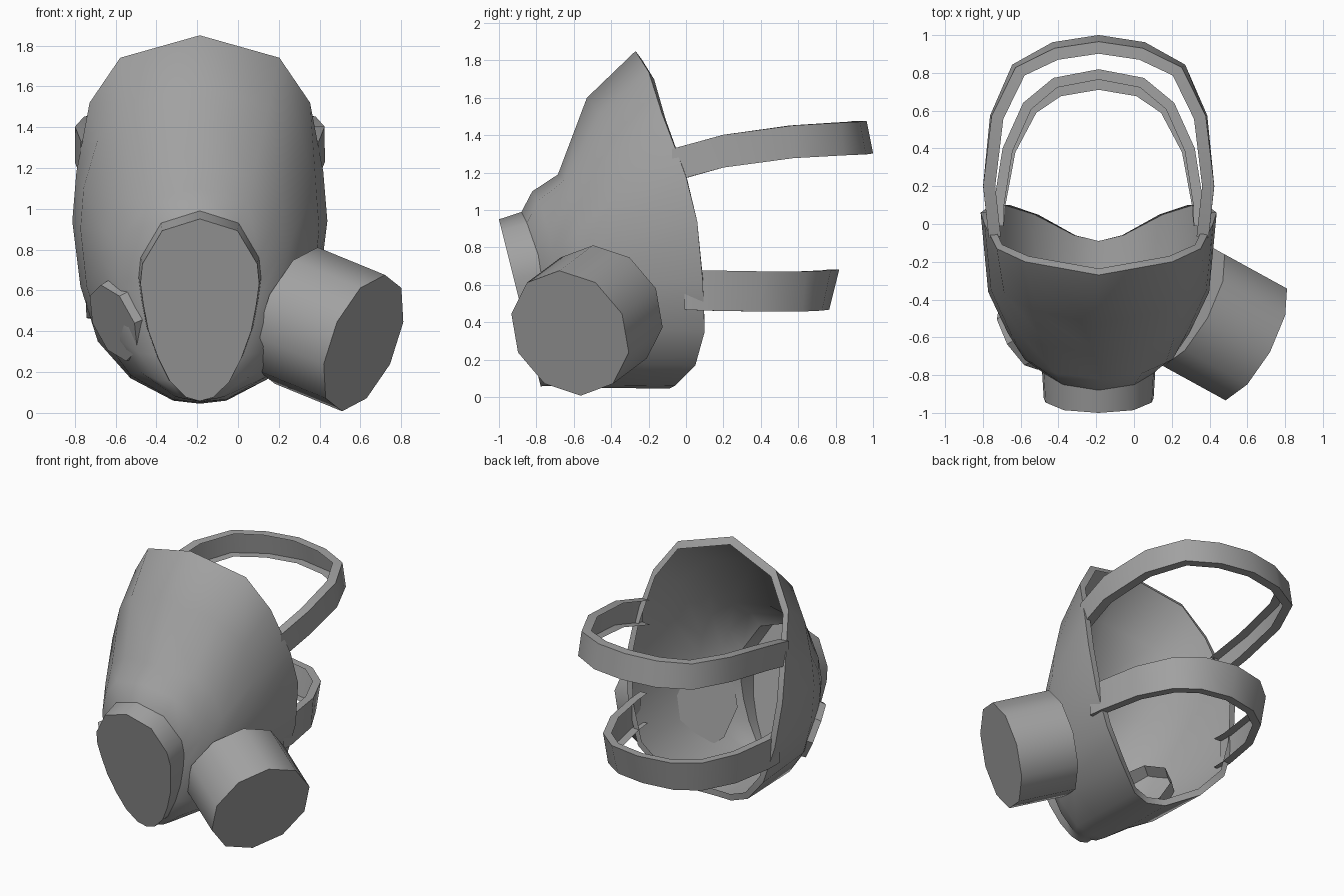
import bpy, bmesh, math
from mathutils import Vector

cube = bpy.data.objects.get("Cube")
if cube:
    bpy.data.objects.remove(cube, do_unlink=True)

MID = -0.187  # the face piece sits off centre because of the big filter

rubber = bpy.data.materials.new("grey rubber")
rubber.use_nodes = True
grey = (0.36, 0.36, 0.36, 1)
rubber.diffuse_color = grey
rubber.node_tree.nodes["Principled BSDF"].inputs["Base Color"].default_value = grey


def finish(name, bm):
    mesh = bpy.data.meshes.new(name)
    bm.to_mesh(mesh)
    bm.free()
    mesh.materials.append(rubber)
    obj = bpy.data.objects.new(name, mesh)
    bpy.context.collection.objects.link(obj)
    bpy.ops.object.select_all(action='DESELECT')
    obj.select_set(True)
    bpy.context.view_layer.objects.active = obj
    bpy.ops.object.shade_smooth_by_angle(angle=math.radians(42))
    return obj


def full_loop(half):
    """Mirror a top-to-bottom half outline into a closed loop."""
    return list(half) + [(-x, y, z) for x, y, z in reversed(half[1:-1])]


def bridge(bm, a, b, closed=True):
    for i in range(len(a) if closed else len(a) - 1):
        j = (i + 1) % len(a)
        bm.faces.new((a[i], a[j], b[j], b[i]))


# Face piece: half outlines from the open rim to the snout
rim = [(0, -.27, 1.85), (.39, -.2, 1.74), (.54, -.13, 1.52), (.605, 0, 1.18), (.625, .06, .94),
       (.585, .09, .62), (.5, .1, .35), (.34, .05, .17), (.13, -.06, .06), (0, -.09, .045)]
cheek = [(0, -.53, 1.6), (.34, -.46, 1.51), (.5, -.37, 1.34), (.57, -.35, 1.1), (.585, -.36, .9),
         (.555, -.37, .62), (.475, -.39, .37), (.34, -.43, .185), (.13, -.46, .065), (0, -.47, .05)]
muzzle = [(0, -.685, 1.19), (.26, -.65, 1.16), (.4, -.6, 1.05), (.465, -.58, .89), (.48, -.58, .75),
          (.455, -.585, .55), (.385, -.6, .35), (.29, -.63, .2), (.12, -.66, .08), (0, -.66, .055)]
snout = [(0, -.88, .99), (.19, -.85, .93), (.29, -.79, .76), (.3, -.775, .66), (.285, -.765, .55),
         (.26, -.76, .42), (.21, -.75, .28), (.15, -.745, .16), (.07, -.74, .08), (0, -.74, .06)]
# Narrow lip turned inward around the open rim
lip = []
for x, y, z in rim:
    inward = Vector((-x, 0, .9 - z)).normalized() * .045
    lip.append(Vector((x, y + .04 * max(0, z - 1), z)) + inward)
# The muzzle bulges around the snout opening, least under the chin
brow = []
for i, (m, s) in enumerate(zip(muzzle, snout)):
    p = Vector(m).lerp(Vector(s), 0.6)
    bulge = Vector((p.x, 0, p.z - .55)).normalized() * .03 + Vector((0, -.02, 0))
    brow.append(p + bulge * min(1, (9 - i) / 4))
# Slanted flat front of the snout
front = [(x * .97, -1 + (.95 - z * .96) * .25, z * .96) for x, y, z in snout]

bm = bmesh.new()
loops = [[bm.verts.new((x + MID, y, z)) for x, y, z in full_loop(half)]
         for half in (lip, rim, cheek, muzzle, brow, snout, front)]
for a, b in zip(loops, loops[1:]):
    bridge(bm, a, b)
cap = bm.faces.new(loops[-1])
bmesh.ops.recalc_face_normals(bm, faces=bm.faces)
cap.normal_update()
if cap.normal.y > 0:
    bmesh.ops.reverse_faces(bm, faces=bm.faces)
finish("face_piece", bm)


# Round parts on the cheeks, given by the centre of the outer face
def drum(name, outer, axis, depth, back_radius, radius, sides, open_back=False):
    bm = bmesh.new()
    bmesh.ops.create_cone(bm, cap_ends=True, segments=sides, depth=depth,
                          radius1=back_radius, radius2=radius)
    if open_back:
        back = [f for f in bm.faces if f.normal.z < -.9]
        bmesh.ops.delete(bm, geom=back, context='FACES_ONLY')
    obj = finish(name, bm)
    axis = Vector(axis).normalized()
    obj.rotation_euler = axis.to_track_quat('Z', 'Y').to_euler()
    obj.location = Vector(outer) - axis * depth / 2


drum("left_filter", (.615, -.62, .342), (.825, -.453, -.338), .4, .355, .355, 10)
drum("right_port", (-.61, -.6, .44), (-.8, -.48, -.36), .13, .215, .2, 8, open_back=True)


# Head straps: a channel open towards the head, swept along a mirrored path
def strap(name, half, height, lean, thick):
    path = [Vector((x + MID, y, z)) for x, y, z in
            [(-x, y, z) for x, y, z in reversed(half)] + list(half[1:])]
    bm = bmesh.new()
    rings = []
    for i, p in enumerate(path):
        along = path[min(i + 1, len(path) - 1)] - path[max(i - 1, 0)]
        out = Vector((-along.y, along.x, 0)).normalized()
        up = Vector((0, 0, 1)) + out * lean * max(0, out.y)
        corners = ((-1, 1), (1, 1), (1, -1), (-1, -1))
        rings.append([bm.verts.new(p + out * (s * thick / 2) + up * (t * height / 2))
                      for s, t in corners])
    for a, b in zip(rings, rings[1:]):
        bridge(bm, b, a, closed=False)
    finish(name, bm)


strap("upper_strap", [(0, .951, 1.39), (.23, .916, 1.385), (.425, .815, 1.38), (.54, .565, 1.365),
                      (.58, .2, 1.315), (.55, -.07, 1.24)], .175, -.2, .064)
strap("lower_strap", [(0, .765, .575), (.22, .725, .57), (.365, .615, .565), (.475, .39, .565),
                      (.525, .1, .57), (.53, -.01, .575)], .215, .25, .055)
